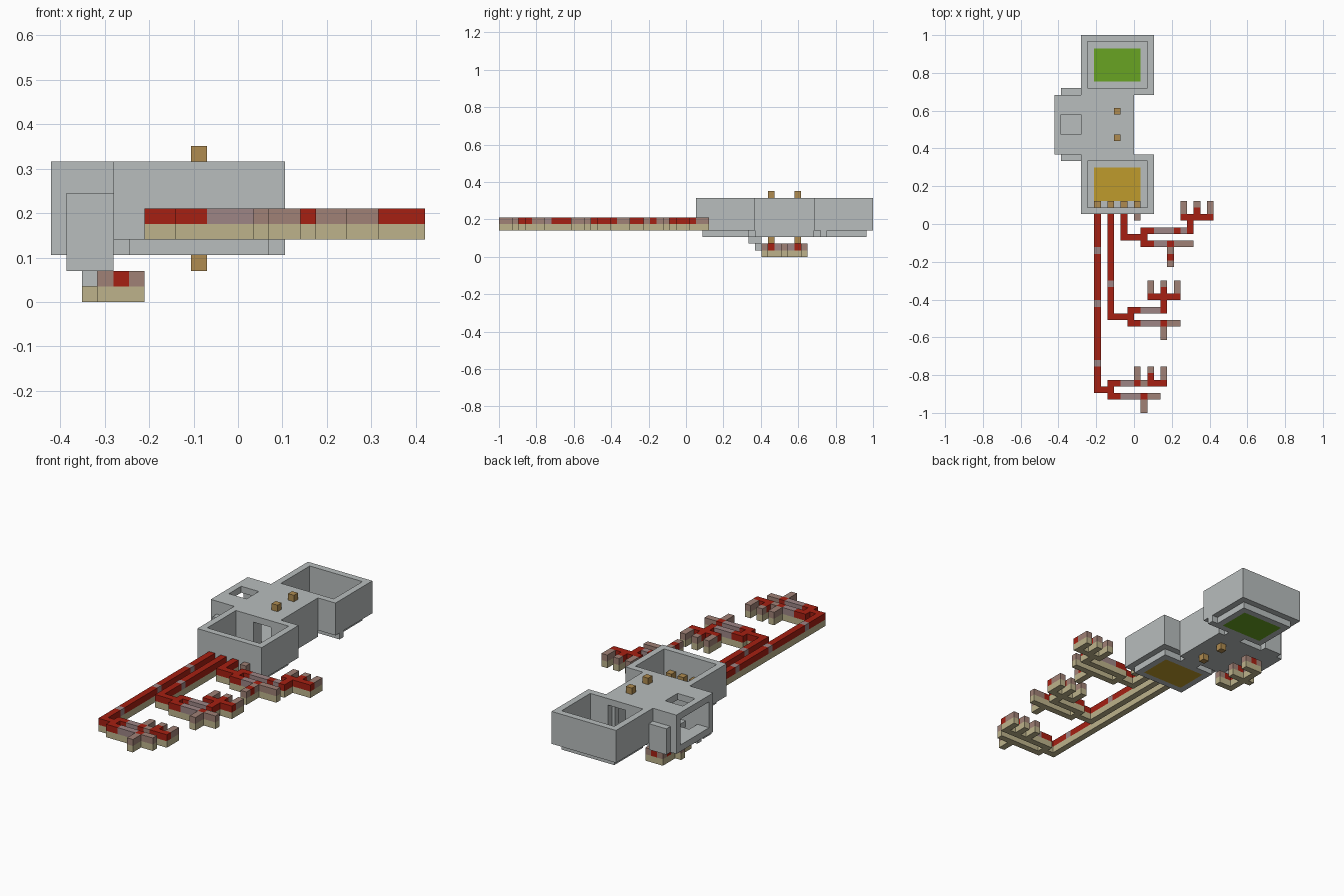
import bpy, bmesh
from mathutils import Vector

if "Cube" in bpy.data.objects:
    bpy.data.objects.remove(bpy.data.objects["Cube"], do_unlink=True)

U = 2 / 57          # one building block; y is counted from the front end


def material(name, r, g, b):
    m = bpy.data.materials.new(name)
    m.use_nodes = True
    m.diffuse_color = (r, g, b, 1)
    m.node_tree.nodes["Principled BSDF"].inputs["Base Color"].default_value = (r, g, b, 1)
    return m


GREY = material("stone grey", .48, .51, .51)
SAND = material("sand", .51, .45, .26)
RED = material("wire red", .38, .014, .006)
PINK = material("dusty pink", .35, .22, .18)
MAUVE = material("mauve", .34, .235, .235)
BROWN = material("wood brown", .43, .26, .08)
GOLD = material("gold", .52, .33, .025)
GREEN = material("green", .138, .366, .016)
TOPS = {"R": RED, "P": PINK, "M": MAUVE}


def add_box(bm, x, y, z, mat=0):
    """Add a block spanning the (low, high) ranges x, y, z."""
    made = bmesh.ops.create_cube(bm, size=1)["verts"]
    size = Vector((x[1] - x[0], y[1] - y[0], z[1] - z[0]))
    mid = Vector((x[0] + x[1], y[0] + y[1], z[0] + z[1])) / 2
    for v in made:
        p = Vector((v.co.x * size.x, v.co.y * size.y, v.co.z * size.z)) + mid
        v.co = (p.x * U, p.y * U - 1, p.z * U)
    for f in {f for v in made for f in v.link_faces}:
        f.material_index = mat


def finish(name, bm, mats):
    me = bpy.data.meshes.new(name)
    bm.to_mesh(me)
    bm.free()
    for m in mats:
        me.materials.append(m)
    ob = bpy.data.objects.new(name, me)
    bpy.context.collection.objects.link(ob)
    return ob


def box(name, x, y, z, mat):
    bm = bmesh.new()
    add_box(bm, x, y, z)
    return finish(name, bm, [mat])


def carve(ob, *ranges):
    """Cut one box-shaped opening out of an object."""
    cutter = box("cutter", *ranges, GREY)
    cutter.hide_render = True
    mod = ob.modifiers.new("opening", "BOOLEAN")
    mod.operation, mod.solver, mod.object = "DIFFERENCE", "EXACT", cutter
    bpy.context.view_layer.objects.active = ob
    bpy.ops.object.modifier_apply(modifier=mod.name)
    bpy.data.objects.remove(cutter, do_unlink=True)


# Two open-topped rooms with a coloured floor panel and a stepped underside
for place, y, floor in (("front", 30, GOLD), ("back", 48, GREEN)):
    room = box(place + "_room", (-8, 3), (y, y + 9), (4, 9), GREY)
    carve(room, (-7, 2), (y + 1, y + 8), (3, 10))
    door_y = (y + 7.5, y + 10) if place == "front" else (y - 1, y + 1.5)
    carve(room, (-4, -1), door_y, (3, 8))
    slab = box(place + "_room_floor", (-7, 2), (y + 1, y + 8), (3, 4), GREY)
    carve(slab, (-6, 1), (y + 2, y + 7), (2, 5))
    box(place + "_floor_panel", (-6, 1), (y + 2, y + 7), (3, 4), floor)
    # Threshold under the doorway
    box(place + "_threshold", (-4, -1), (y + 8, y + 9) if place == "front" else (y, y + 1),
        (3, 4), GREY)

# Middle hall, hollow, with doors, side window, roof hatch and floor hatch
hall = box("middle_hall", (-12, 0), (39, 48), (3, 9), GREY)
carve(hall, (-11, -1), (40, 47), (4, 8))
carve(hall, (-4, -1.5), (38, 49), (4.001, 7.999))
carve(hall, (-13, -10.5), (40.001, 46.999), (4.001, 7.999))
carve(hall, (-11, -8), (42, 45), (7.5, 10))
carve(hall, (-10, -8), (40.001, 42), (2, 4.5))

# Side bumps and the steps below the hall
for place, y, low in (("front", 38, 2), ("back", 48, 3)):
    box(place + "_side_bump", (-11, -8), (y, y + 1), (low, 7), GREY)
box("upper_step", (-11, -8), (39, 40), (2, 3), GREY)
box("lower_step", (-10, -9), (39, 40), (1, 2), GREY)
box("corner_block", (2, 3), (49, 50), (3, 4), GREY)

# Studs above and below the hall, pegs in the front room
for i, y in enumerate((41, 45)):
    for level, z in (("roof", 9), ("under", 2)):
        box(f"{level}_stud_{i + 1}", (-3, -2), (y, y + 1), (z, z + 1), BROWN)
for i, x in enumerate((-6, -4, -2, 0)):
    box(f"wall_peg_{i + 1}", (x, x + 1), (31, 32), (4, 6), BROWN)


def track(name, z, runs):
    """Runs of cells on a sand base; each letter gives one cell its top colour."""
    bm = bmesh.new()
    keys = list(TOPS)
    for x, y, way, cells in runs:
        dx, dy = {"right": (1, 0), "up": (0, 1), "down": (0, -1)}[way]

        def strip(a, b, z0, mat):
            xs = sorted((x + dx * a, x + dx * (b - 1)))
            ys = sorted((y + dy * a, y + dy * (b - 1)))
            add_box(bm, (xs[0], xs[1] + 1), (ys[0], ys[1] + 1), (z0, z0 + 1), mat)

        strip(0, len(cells), z, 0)
        start = 0
        for i in range(1, len(cells) + 1):
            if i == len(cells) or cells[i] != cells[start]:
                strip(start, i, z + 1, 1 + keys.index(cells[start]))
                start = i
    finish(name, bm, [SAND] + list(TOPS.values()))


def prongs(x, y):
    """Three short prongs pointing back."""
    return [(x, y, "up", "PP"), (x + 2, y, "up", "RP"), (x + 4, y, "up", "PP")]


# Long wire tracks, each ending in a forked gate
track("long_track", 4, [
    (-6, 29, "down", "R" * 5 + "M" + "R" * 7 + "M" + "R" * 8 + "M" + "R" * 4),
    (-5, 3, "right", "RR"),
    (-4, 4, "right", "RRMMRPRRR"),
    (-4, 2, "right", "RRMMMRPP"),
    (1, 1, "down", "PP")] + prongs(0, 5))
track("middle_track", 4, [
    (-4, 29, "down", "R" * 10 + "M" + "R" * 5),
    (-3, 14, "right", "RRR"),
    (-1, 15, "right", "RRMMMR"),
    (4, 16, "up", "R"),
    (2, 17, "right", "RRRRR"),
    (-1, 13, "right", "RRMMMRPP"),
    (4, 12, "down", "PP")] + prongs(2, 18))
track("short_track", 4, [
    (-2, 29, "down", "RRRR"),
    (-1, 26, "right", "RRR"),
    (1, 27, "right", "RRMMMRMR"),
    (8, 28, "up", "R"),
    (7, 29, "right", "RRRRR"),
    (1, 25, "right", "RRMMRPPP"),
    (5, 24, "down", "PRP")] + prongs(7, 30))
track("stub_track", 4, [(0, 29, "down", "P")])

# Small comb-shaped circuit hanging below the hall
track("lower_circuit", 0, [
    (-9, 40, "right", "PRP"),
    (-9, 46, "right", "PRP"),
    (-9, 41, "up", "RMMMR"),
    (-8, 43, "right", "RP"),
    (-10, 43, "right", "P")])
